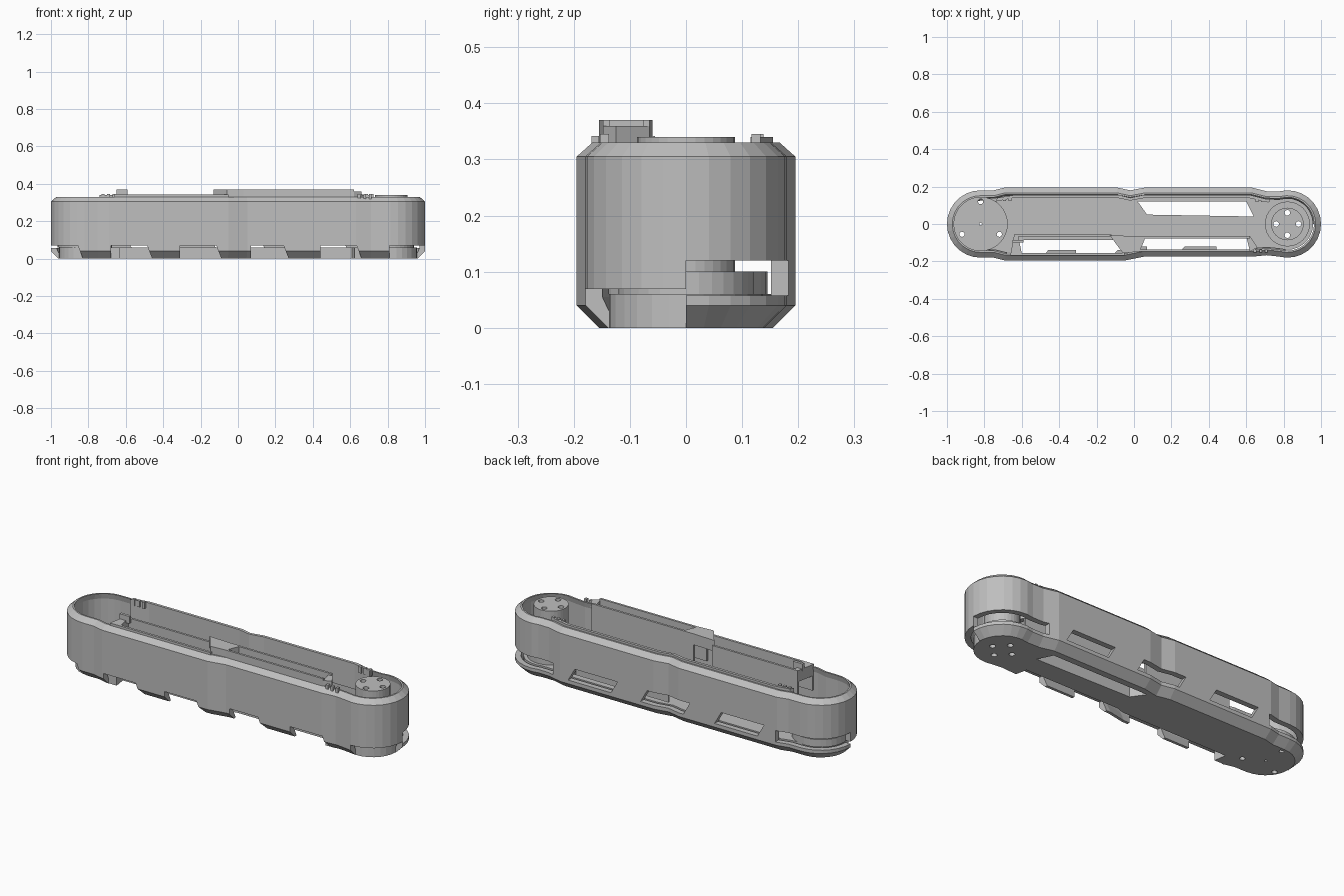
import bpy, bmesh, math
from mathutils import Vector

if "Cube" in bpy.data.objects:
    bpy.data.objects.remove(bpy.data.objects["Cube"])

grey = bpy.data.materials.new("mid_grey")
grey.diffuse_color = (0.52, 0.52, 0.52, 1)
grey.use_nodes = True
grey.node_tree.nodes["Principled BSDF"].inputs["Base Color"].default_value = grey.diffuse_color


def finish(name, bm):
    bmesh.ops.recalc_face_normals(bm, faces=bm.faces)
    me = bpy.data.meshes.new(name)
    bm.to_mesh(me)
    bm.free()
    ob = bpy.data.objects.new(name, me)
    bpy.context.collection.objects.link(ob)
    me.materials.append(grey)
    return ob


def prism(name, pts, lo, hi, axis='z'):
    """Extrude a 2D polygon along z (pts = x, y) or along y (pts = x, z)."""
    bm = bmesh.new()
    put = (lambda p, h: (p[0], p[1], h)) if axis == 'z' else (lambda p, h: (p[0], h, p[1]))
    a = [bm.verts.new(put(p, lo)) for p in pts]
    b = [bm.verts.new(put(p, hi)) for p in pts]
    n = len(pts)
    bm.faces.new(a)
    bm.faces.new(b[::-1])
    for i in range(n):
        j = (i + 1) % n
        bm.faces.new((a[i], b[i], b[j], a[j]))
    return finish(name, bm)


def box(name, x0, x1, y0, y1, z0, z1):
    return prism(name, [(x0, y0), (x1, y0), (x1, y1), (x0, y1)], z0, z1)


def disc(name, x, y, r, z0, z1, n=24):
    pts = [(x + r * math.cos(2 * math.pi * i / n), y + r * math.sin(2 * math.pi * i / n)) for i in range(n)]
    return prism(name, pts, z0, z1)


def cut(ob, cutters):
    for c in cutters:
        m = ob.modifiers.new("cut", 'BOOLEAN')
        m.object, m.operation, m.solver = c, 'DIFFERENCE', 'EXACT'
    dg = bpy.context.evaluated_depsgraph_get()
    dg.update()
    me = bpy.data.meshes.new_from_object(ob.evaluated_get(dg))
    ob.modifiers.clear()
    ob.data = me


def drop(cutters):
    for c in cutters:
        bpy.data.objects.remove(c)


def arc(cx, a0, a1, n=9, r=0.18):
    return [(cx + r * math.cos(math.radians(a0 + (a1 - a0) * i / n)),
             r * math.sin(math.radians(a0 + (a1 - a0) * i / n))) for i in range(n + 1)]


# Outline with round ends and a waist, counter-clockwise
outline = (arc(0.82, -105, 105, 16)
           + [(0.71, 0.175), (0.63, 0.195), (0.06, 0.195), (-0.02, 0.18), (-0.09, 0.195), (-0.69, 0.195), (-0.75, 0.18)]
           + arc(-0.82, 90, 270, 14)
           + [(-0.75, -0.18), (-0.69, -0.195), (-0.05, -0.195), (0.05, -0.175), (0.63, -0.175), (0.71, -0.167)])


def inset(d):
    out, n = [], len(outline)
    for i in range(n):
        p, q, r = (Vector(outline[k % n]) for k in (i - 1, i, i + 1))
        e, f = (q - p).normalized(), (r - q).normalized()
        a, b = Vector((-e.y, e.x)), Vector((-f.y, f.x))
        out.append(q + (a + b) * (d / (1 + a.dot(b))))
    return out


def tube(name, section):
    """Sweep a closed section of (inset, z) pairs around the outline."""
    bm = bmesh.new()
    rings = [[bm.verts.new((p.x, p.y, z)) for p in inset(d)] for d, z in section]
    n = len(outline)
    for k in range(len(rings)):
        a, b = rings[k], rings[(k + 1) % len(rings)]
        for i in range(n):
            j = (i + 1) % n
            bm.faces.new((a[i], a[j], b[j], b[i]))
    return finish(name, bm)


# Upper wall and the chamfered lower rim
wall = tube("wall", [(0, 0.069), (0, 0.305), (0.028, 0.33), (0.037, 0.33), (0.03, 0.3), (0.03, 0.069)])
rim = tube("lower_rim", [(0.04, 0), (0, 0.04), (0, 0.07), (0.03, 0.07), (0.03, 0.055), (0.055, 0)])

# Back windows and the slots round the back of both ends
openings = [prism("window_cutter", [(x - 0.15, 0.13), (x + 0.11, 0.13), (x + 0.15, 0.06), (x - 0.11, 0.06)],
                  0.1, 0.3, 'y') for x in (-0.46, -0.01, 0.43)]
openings += [box("slot_cutter", s * 0.87 - 0.19, s * 0.87 + 0.19, 0, 0.3, 0.058, 0.12) for s in (-1, 1)]
# Gaps that leave slanted teeth along the front
gaps = [prism("gap_cutter", [(a, 0.08), (b, 0.08), (b + 0.035, -0.01), (a, -0.01)], -0.3, 0, 'y')
        for a, b in ((-1.1, -0.86), (-0.68, -0.49), (-0.31, -0.12), (0.07, 0.24), (0.44, 0.63), (0.81, 1.1))]
cut(wall, openings)
cut(rim, openings + gaps)
drop(openings + gaps)

# Floor, end discs and pivot post
floor = prism("floor", inset(0.042), 0, 0.06)
hub = disc("end_hub", -0.82, 0, 0.145, 0.059, 0.1, 32)
flange = disc("post_flange", 0.82, 0, 0.12, 0.059, 0.1, 32)
post = disc("pivot_post", 0.82, 0, 0.087, 0.099, 0.34, 32)

# Long floor openings and through holes
slots = [prism("floor_cutter", p, -0.1, 0.2) for p in (
    [(-0.61, -0.3), (0.66, -0.3), (0.61, -0.07), (0.04, -0.07), (0, -0.085), (-0.64, -0.085)],
    [(0.02, 0.12), (0.07, 0.05), (0.64, 0.04), (0.6, 0.12)])]
holes = [disc("hole_cutter", 0.82 + dx, dy, 0.015, -0.1, 0.5, 12)
         for dx, dy in ((0.06, 0), (-0.06, 0), (0, 0.06), (0, -0.06))]
holes += [disc("hole_cutter", x, y, r, -0.1, 0.5, 12)
          for x, y, r in ((-0.82, 0.12, 0.014), (-0.92, -0.055, 0.014), (-0.72, -0.055, 0.014), (-0.82, 0, 0.007))]
cut(floor, slots + holes)
cut(hub, holes[4:])
cut(flange, holes[:4])
cut(post, holes[:4])
drop(slots + holes)

# Front rails: low on the left, raised on the right
box("front_liner_left", -0.64, -0.12, -0.067, -0.055, 0.2, 0.342)
box("front_liner_right", 0.0, 0.62, -0.077, -0.065, 0.2, 0.37)
box("front_rail_left", -0.66, -0.05, -0.168, -0.155, 0.2, 0.342)
prism("front_rail_right", [(-0.03, 0.2), (0.62, 0.2), (0.62, 0.37), (-0.03, 0.37)], -0.148, -0.136, 'y')
prism("rail_bridge", [(-0.13, -0.06), (0.0, -0.065), (0.06, -0.075), (0.03, -0.148), (-0.06, -0.155)], 0.31, 0.37)
prism("rail_end_right", [(0.6, -0.065), (0.62, -0.065), (0.66, -0.125), (0.62, -0.148)], 0.28, 0.36)
prism("rail_end_left", [(-0.64, -0.055), (-0.62, -0.055), (-0.6, -0.16), (-0.66, -0.16)], 0.28, 0.342)
box("rail_tab", -0.65, -0.59, -0.1, -0.085, 0.33, 0.37)

# Back rails along the opening
prism("back_rail", [(-0.74, 0.12), (-0.73, 0.14), (-0.64, 0.155), (-0.08, 0.155), (-0.02, 0.14), (0.05, 0.155),
                    (0.62, 0.155), (0.72, 0.13), (0.72, 0.115), (0.61, 0.14), (0.06, 0.14), (-0.02, 0.125),
                    (-0.09, 0.14), (-0.64, 0.14)], 0.2, 0.34)
# Small ridges at the rail ends
for i in range(3):
    for x, y in ((0.65, 0.125), (-0.73, 0.13), (0.64, -0.145)):
        box("ridge", x + i * 0.03, x + i * 0.03 + 0.015, y - 0.008, y + 0.008, 0.31, 0.345)
